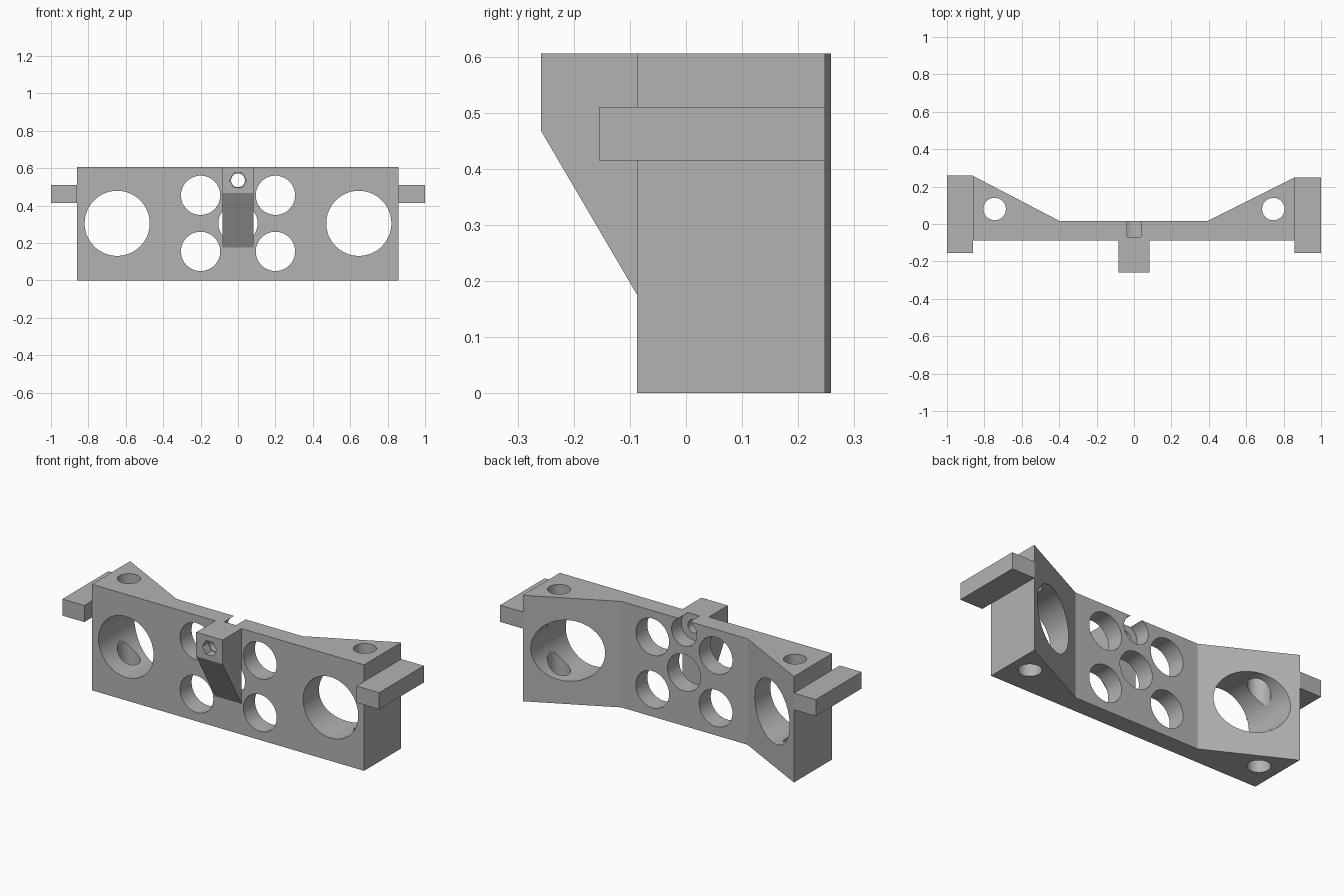
import bpy
import bmesh
from math import pi, radians
from mathutils import Matrix, Vector

cube = bpy.data.objects.get("Cube")
if cube:
    bpy.data.objects.remove(cube, do_unlink=True)

# Material
grey = bpy.data.materials.new("plain grey")
grey.use_nodes = True
colour = (0.45, 0.45, 0.45, 1)
grey.diffuse_color = colour
grey.node_tree.nodes["Principled BSDF"].inputs["Base Color"].default_value = colour


def make_object(name, bm):
    bmesh.ops.recalc_face_normals(bm, faces=bm.faces)
    mesh = bpy.data.meshes.new(name)
    bm.to_mesh(mesh)
    bm.free()
    mesh.materials.append(grey)
    obj = bpy.data.objects.new(name, mesh)
    bpy.context.collection.objects.link(obj)
    return obj


def extrude(name, points, offset):
    """Solid made by sweeping a flat outline along an offset."""
    bm = bmesh.new()
    face = bm.faces.new([bm.verts.new(p) for p in points])
    moved = bmesh.ops.extrude_face_region(bm, geom=[face])["geom"]
    verts = [v for v in moved if isinstance(v, bmesh.types.BMVert)]
    bmesh.ops.translate(bm, verts=verts, vec=offset)
    return make_object(name, bm)


def box(name, low, high):
    (x0, y0, z0), (x1, y1, z1) = low, high
    outline = [(x0, y0, z0), (x1, y0, z0), (x1, y1, z0), (x0, y1, z0)]
    return extrude(name, outline, (0, 0, z1 - z0))


def drill(target, centre, radius, depth, axis="Y", sides=64):
    """Cut a round or polygonal hole through the target."""
    bm = bmesh.new()
    turn = Matrix.Rotation(pi / 2, 4, "X") if axis == "Y" else Matrix()
    # Half a turn of a side keeps polygon corners pointing left and right
    spin = Matrix.Rotation(pi / 2, 4, "Z")
    bmesh.ops.create_cone(bm, cap_ends=True, segments=sides, radius1=radius,
                          radius2=radius, depth=depth,
                          matrix=Matrix.Translation(Vector(centre)) @ turn @ spin)
    cutter = make_object("hole_cutter", bm)
    cutter.hide_render = True
    mod = target.modifiers.new("hole", "BOOLEAN")
    mod.operation = "DIFFERENCE"
    mod.solver = "EXACT"
    mod.object = cutter
    bpy.context.view_layer.update()
    graph = bpy.context.evaluated_depsgraph_get()
    result = bpy.data.meshes.new_from_object(target.evaluated_get(graph))
    target.modifiers.clear()
    target.data = result
    bpy.data.objects.remove(cutter, do_unlink=True)


FRONT, WEB, TOP = -0.087, 0.017, 0.605
LEFT, RIGHT = 0.857, -0.862
LEFT_BACK, RIGHT_BACK = 0.248, 0.258
MID, BOLT = 0.305, 0.535

# Main body: thin web with wedge-shaped ends
body = extrude("body", [(RIGHT, FRONT, 0), (LEFT, FRONT, 0), (LEFT, LEFT_BACK, 0),
                        (0.395, WEB, 0), (-0.4, WEB, 0), (RIGHT, RIGHT_BACK, 0)],
               (0, 0, TOP))

# Large end holes, vertical bolt holes and the cluster in the web
for side in (-1, 1):
    drill(body, (side * 0.646, 0, MID), 0.174, 1)
    drill(body, (side * 0.745, 0.08, MID), 0.06, 1, axis="Z")
    for z in (MID - 0.15, MID + 0.15):
        drill(body, (side * 0.2, 0, z), 0.105, 1)
drill(body, (0, 0, MID), 0.105, 1)

# Counterbore behind the bracket, breaking out of the top edge
drill(body, (0, 0.03, BOLT), 0.079, 0.2)
drill(body, (0, 0, BOLT), 0.037, 1)

# Sloped centre bracket with a hexagonal nut pocket
HALF, NOSE = 0.083, -0.258
bracket = extrude("centre_bracket", [(-HALF, FRONT, 0.175), (-HALF, FRONT, TOP),
                                     (-HALF, NOSE, TOP), (-HALF, NOSE, 0.467)],
                  (2 * HALF, 0, 0))
drill(bracket, (0, 0, BOLT), 0.037, 1)
drill(bracket, (0, NOSE, BOLT), 0.045, 0.1, sides=6)

# Side tabs
left_tab = box("left_tab", (LEFT, -0.155, 0.415), (1, LEFT_BACK, 0.51))
right_tab = box("right_tab", (-1, -0.155, 0.415), (RIGHT, RIGHT_BACK, 0.51))

# Smooth hole walls, keep hard edges
bpy.ops.object.select_all(action="DESELECT")
for obj in (body, bracket, left_tab, right_tab):
    obj.select_set(True)
bpy.context.view_layer.objects.active = body
bpy.ops.object.shade_smooth_by_angle(angle=radians(20))
